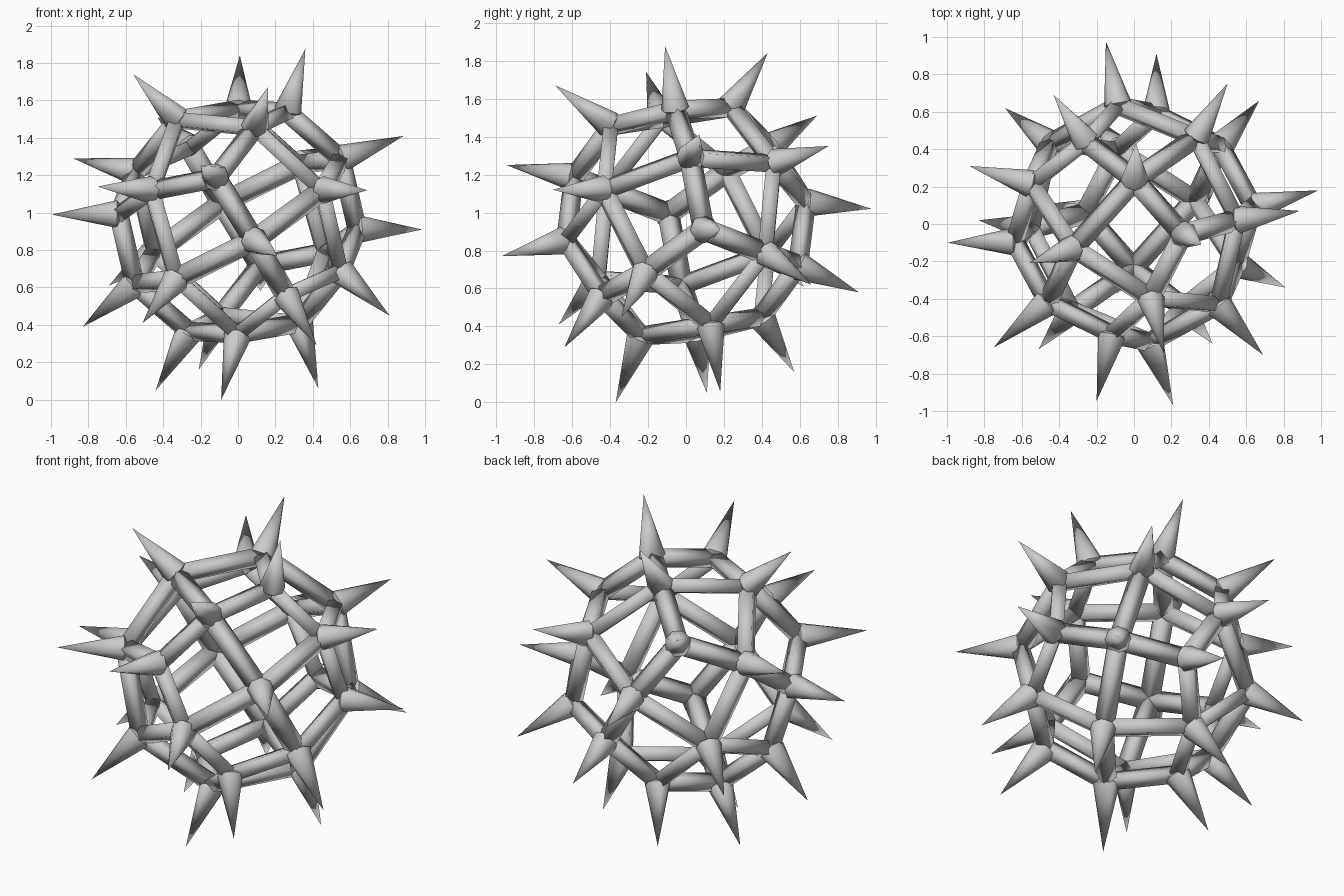
import bpy, bmesh
from mathutils import Vector, Matrix
from itertools import product

if "Cube" in bpy.data.objects:
    bpy.data.objects.remove(bpy.data.objects["Cube"])

CENTRE = Vector((0, 0, 0.952))
RADIUS = 0.645          # joints lie on this sphere
BAR_W, BAR_D = 0.058, 0.052

# tilted axes of the rounded, once-divided cube
ax = Vector((0.70, -0.67, 0.26)).normalized()
ay = Vector((-0.51, -0.716, -0.475))
ay = (ay - ax * ay.dot(ax)).normalized()
az = ay.cross(ax)

# spike tips (slightly irregular)
TIPS = [Vector(t) for t in (
    (0.01, 0.43, 1.84), (0.36, -0.11, 1.875), (-0.56, -0.21, 1.74), (0.16, -0.69, 1.67),
    (0.885, 0.07, 1.41), (0.69, -0.70, 1.12), (0.985, 0.18, 0.91), (0.81, -0.34, 0.45),
    (0.42, -0.64, 0.29), (0.43, 0.18, 0.06), (-0.09, -0.37, 0.0), (-0.44, 0.11, 0.05),
    (-0.21, 0.57, 0.16), (-0.51, -0.67, 0.41), (-0.83, 0.02, 0.39), (-0.69, 0.62, 0.61),
    (-0.995, -0.10, 0.99), (-0.75, -0.66, 1.14), (-0.88, 0.31, 1.29), (0.21, -0.97, 0.77),
    (-0.2, -0.945, 1.25), (-0.15, 0.975, 1.02), (0.12, 0.91, 0.58), (0.5, 0.75, 1.35),
    (-0.43, 0.69, 1.51), (0.67, 0.66, 0.62))]


def prism(bm, a, b, ring_a, ring_b, out):
    """Lofted tube from a to b; each ring is a list of (side, out) offsets."""
    d = (b - a).normalized()
    side = d.cross(out).normalized()
    up = side.cross(d)
    va = [bm.verts.new(a + side * s + up * u) for s, u in ring_a]
    n = len(va)
    if ring_b:
        vb = [bm.verts.new(b + side * s + up * u) for s, u in ring_b]
        for i in range(n):
            bm.faces.new((va[i], va[(i + 1) % n], vb[(i + 1) % n], vb[i]))
        bm.faces.new(vb)
    else:
        tip = bm.verts.new(b)
        for i in range(n):
            bm.faces.new((va[i], va[(i + 1) % n], tip))
    return va


def finish(bm, name, angle):
    bmesh.ops.recalc_face_normals(bm, faces=bm.faces)
    me = bpy.data.meshes.new(name)
    bm.to_mesh(me)
    bm.free()
    ob = bpy.data.objects.new(name, me)
    bpy.context.collection.objects.link(ob)
    bpy.ops.object.select_all(action='DESELECT')
    ob.select_set(True)
    bpy.context.view_layer.objects.active = ob
    bpy.ops.object.shade_smooth_by_angle(angle=angle)


# joints on the sphere
joints = {}
for k in product((-1, 0, 1), repeat=3):
    if any(k):
        joints[k] = (ax * k[0] + ay * k[1] + az * k[2]).normalized()

# cage bars: diamond section with a ridge facing outward
bm = bmesh.new()
diamond = [(BAR_W, 0), (0, BAR_D), (-BAR_W, 0), (0, -BAR_D)]
for k, d in joints.items():
    for i in range(3):
        j = tuple(c + (n == i) for n, c in enumerate(k))
        if j in joints:
            e = joints[j]
            va = prism(bm, CENTRE + d * RADIUS, CENTRE + e * RADIUS, diamond, diamond, d + e)
            bm.faces.new(va)
finish(bm, "cage_bars", 1.7)

# spikes: tapering from each joint to its tip, with a short inner point
bm = bmesh.new()
m = [Matrix.Rotation(i * 0.785398, 2) @ Vector((0.074, 0)) for i in range(8)]
ring = [(v.x, v.y) for v in m]
for d in joints.values():
    tip = max(TIPS, key=lambda t: (t - CENTRE).normalized().dot(d))
    base = CENTRE + d * (RADIUS + 0.01)
    va = prism(bm, base, tip, ring, None, d.orthogonal())
    inner = bm.verts.new(CENTRE + d * (RADIUS - BAR_D))
    for i in range(8):
        bm.faces.new((va[(i + 1) % 8], va[i], inner))
finish(bm, "spikes", 1.0)
